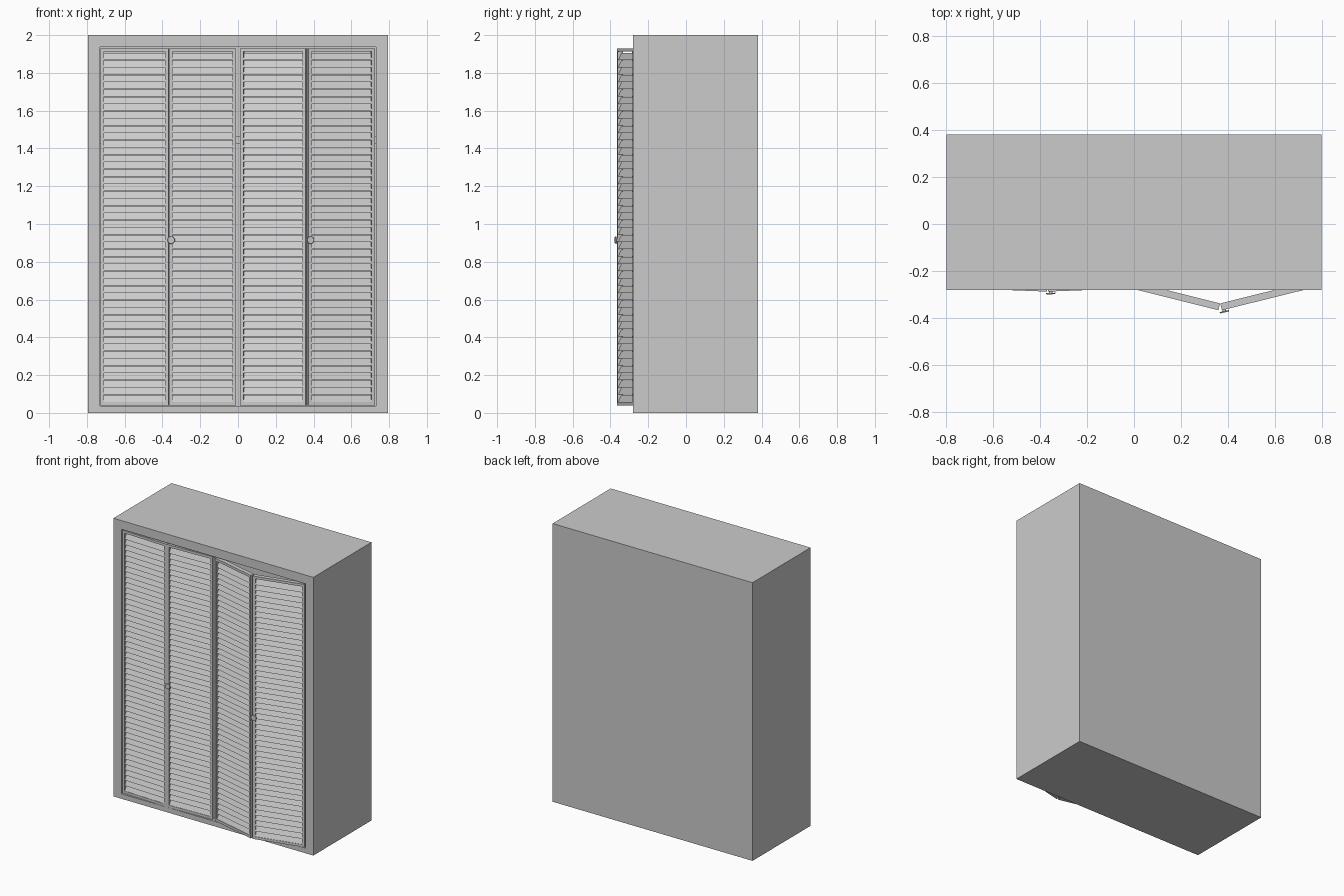
import bpy, bmesh, math
from mathutils import Matrix, Vector

if "Cube" in bpy.data.objects:
    bpy.data.objects.remove(bpy.data.objects["Cube"])

DOOR_Z0, DOOR_Z1, THICK, STILE = 0.04, 1.93, 0.03, 0.018


def finish(name, bm, matrix=Matrix()):
    bmesh.ops.recalc_face_normals(bm, faces=bm.faces)
    mesh = bpy.data.meshes.new(name)
    bm.to_mesh(mesh)
    bm.free()
    obj = bpy.data.objects.new(name, mesh)
    obj.matrix_world = matrix
    bpy.context.collection.objects.link(obj)
    return obj


def box(bm, lo, hi):
    lo, hi = Vector(lo), Vector(hi)
    size = hi - lo
    m = Matrix.Translation((lo + hi) / 2) @ Matrix.Diagonal((*size, 1))
    return bmesh.ops.create_cube(bm, size=1, matrix=m)


def prism(bm, profile, x0, x1):
    # extrude a (y, z) profile along x
    face = bm.faces.new([bm.verts.new((x0, y, z)) for y, z in profile])
    ext = bmesh.ops.extrude_face_region(bm, geom=[face])["geom"]
    verts = [v for v in ext if isinstance(v, bmesh.types.BMVert)]
    bmesh.ops.translate(bm, verts=verts, vec=(x1 - x0, 0, 0))
    bm.faces.ensure_lookup_table()
    if face.is_valid and not any(f is not face and set(f.verts) == set(face.verts) for f in bm.faces):
        return


# hollow carcass: inset the front face, then push it inwards
bm = bmesh.new()
box(bm, (-0.795, -0.28, 0), (0.795, 0.38, 2))
front = min(bm.faces, key=lambda f: f.calc_center_median().y)
bmesh.ops.inset_individual(bm, faces=[front], thickness=0.1)
for v in front.verts:
    v.co.x = math.copysign(0.731, v.co.x)
    v.co.z = 1.937 if v.co.z > 1 else 0.036
back = bmesh.ops.extrude_face_region(bm, geom=[front])["geom"]
bmesh.ops.translate(bm, verts=[v for v in back if isinstance(v, bmesh.types.BMVert)], vec=(0, 0.63, 0))
if front.is_valid:
    bmesh.ops.delete(bm, geom=[front], context='FACES_ONLY')
finish("carcass", bm)

# inner shelf
bm = bmesh.new()
box(bm, (-0.731, -0.1, 1.425), (0.731, 0.35, 1.465))
finish("shelf", bm)


def door(name, a, b, knob_u=None):
    # louvred leaf whose back face runs from a to b in plan
    a, b = Vector((*a, 0)), Vector((*b, 0))
    d = b - a
    w = d.length
    place = Matrix.Translation(a) @ Matrix.Rotation(math.atan2(d.y, d.x), 4, 'Z')
    bm = bmesh.new()
    for x in (0, w - STILE):
        box(bm, (x, -THICK, DOOR_Z0), (x + STILE, 0, DOOR_Z1))
    for z in (DOOR_Z0, DOOR_Z1 - 0.018):
        box(bm, (STILE, -THICK, z), (w - STILE, 0, z + 0.018))
    finish(name + "_frame", bm, place)

    # sloping slats, low edge to the front
    bm = bmesh.new()
    step = 0.0385
    for i in range(48):
        z = 0.058 + i * step
        prism(bm, [(-0.027, z), (-0.021, z), (-0.003, z + 0.037), (-0.009, z + 0.037)], STILE, w - STILE)
    finish(name + "_slats", bm, place)

    # knob: thin stem and flared round head
    if knob_u is not None:
        bm = bmesh.new()
        face_out = Matrix.Rotation(math.pi / 2, 4, 'X')
        for r1, r2, y0, y1 in ((0.007, 0.007, 0, 0.007), (0.02, 0.018, 0.006, 0.012)):
            m = Matrix.Translation((knob_u, -THICK - (y0 + y1) / 2, 0.915)) @ face_out
            bmesh.ops.create_cone(bm, cap_ends=True, segments=24, radius1=r1, radius2=r2,
                                  depth=y1 - y0, matrix=m)
        obj = finish(name + "_knob", bm, place)
        bpy.context.view_layer.objects.active = obj
        obj.select_set(True)
        bpy.ops.object.shade_smooth_by_angle(angle=math.radians(35))
        obj.select_set(False)


# left pair nearly shut, right pair folded outwards
door("left_outer_door", (-0.727, -0.243), (-0.368, -0.257))
door("left_inner_door", (-0.367, -0.257), (-0.012, -0.243), 0.012)
door("right_inner_door", (0.018, -0.25), (0.365, -0.337))
door("right_outer_door", (0.366, -0.337), (0.718, -0.25), 0.009)
